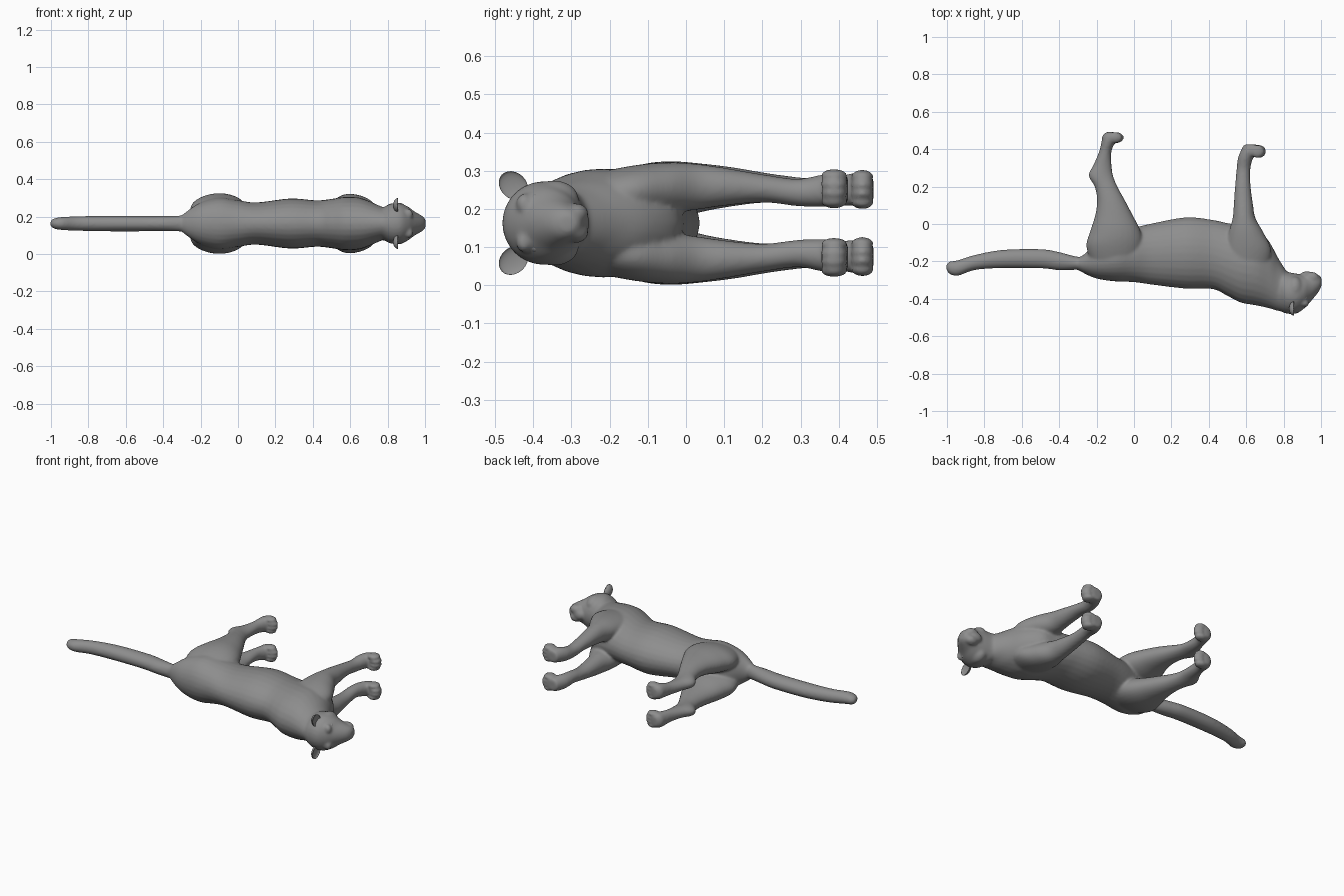
import bpy, bmesh, math
from mathutils import Matrix

ZC = 0.163  # mirror plane of the animal, which lies on its side

# Dark grey hide
hide = bpy.data.materials.new("dark_grey")
hide.diffuse_color = (0.27, 0.27, 0.27, 1)


def resample(rows, n=5):
    # Catmull-Rom interpolation of the profile rows
    out = []
    for i in range(len(rows) - 1):
        a, b, c, d = (rows[max(0, min(len(rows) - 1, i + k))] for k in (-1, 0, 1, 2))
        for s in range(n):
            t = s / n
            out.append([0.5 * (2 * q + (r - p) * t + (2 * p - 5 * q + 4 * r - w) * t * t
                               + (3 * q - p - 3 * r + w) * t ** 3)
                        for p, q, r, w in zip(a, b, c, d)])
    return out + [list(rows[-1])]


def loft(bm, rows, axis, side=1, sides=28):
    # row: position on axis, low and high edge across, z offset, half width in z
    rings = []
    for p, lo, hi, zo, hz in resample(rows):
        ring = []
        for k in range(sides):
            a = 2 * math.pi * k / sides
            u = (lo + hi) / 2 + (hi - lo) / 2 * math.cos(a)
            z = ZC + side * (zo + hz * math.sin(a))
            ring.append(bm.verts.new((p, u, z) if axis == 'x' else (u, p, z)))
        rings.append(ring)
    for r0, r1 in zip(rings, rings[1:]):
        for k in range(sides):
            j = (k + 1) % sides
            bm.faces.new((r0[k], r0[j], r1[j], r1[k]))
    bm.faces.new(rings[0])
    bm.faces.new(rings[-1])


def ball(bm, centre, size):
    m = Matrix.Translation(centre) @ Matrix.Diagonal((*size, 1))
    return bmesh.ops.create_uvsphere(bm, u_segments=20, v_segments=12, radius=1, matrix=m)['verts']


def finish(bm, name):
    bmesh.ops.recalc_face_normals(bm, faces=bm.faces)
    for f in bm.faces:
        f.smooth = True
    me = bpy.data.meshes.new(name)
    bm.to_mesh(me)
    bm.free()
    me.materials.append(hide)
    ob = bpy.data.objects.new(name, me)
    bpy.context.collection.objects.link(ob)
    return ob


torso = [(-0.31, -0.238, -0.185, 0, .035), (-0.27, -0.262, -0.165, 0, .068),
         (-0.2, -0.292, -0.10, 0, .112), (-0.1, -0.307, -0.05, 0, .138),
         (0.0, -0.311, -0.02, 0, .125), (0.1, -0.325, 0.004, 0, .113),
         (0.28, -0.346, 0.036, 0, .134), (0.42, -0.348, 0.022, 0, .124),
         (0.5, -0.385, 0.005, 0, .132), (0.57, -0.42, -0.005, 0, .142),
         (0.65, -0.435, -0.02, 0, .138), (0.72, -0.45, -0.09, 0, .112),
         (0.77, -0.465, -0.18, 0, .09), (0.82, -0.47, -0.26, 0, .08)]

head = [(0.74, -0.44, -0.26, 0, .06), (0.78, -0.465, -0.235, 0, .088),
        (0.82, -0.48, -0.255, 0, .108), (0.87, -0.478, -0.265, 0, .107),
        (0.91, -0.452, -0.272, 0, .09), (0.94, -0.42, -0.272, 0, .067),
        (0.97, -0.385, -0.27, 0, .05), (0.992, -0.355, -0.275, 0, .036),
        (1.003, -0.33, -0.29, 0, .02)]

tail = [(-1.003, -0.245, -0.215, 0, .012), (-0.985, -0.268, -0.2, 0, .027),
        (-0.94, -0.277, -0.193, 0, .035), (-0.85, -0.246, -0.165, 0, .039),
        (-0.7, -0.236, -0.138, 0, .042), (-0.5, -0.237, -0.134, 0, .042),
        (-0.4, -0.247, -0.15, 0, .042), (-0.3, -0.245, -0.175, 0, .043),
        (-0.24, -0.25, -0.17, 0, .05)]

front_leg = [(-0.36, 0.53, 0.64, .05, .03), (-0.28, 0.50, 0.70, .066, .053),
             (-0.15, 0.49, 0.735, .081, .068), (-0.05, 0.505, 0.695, .092, .067),
             (0.03, 0.527, 0.65, .095, .06), (0.1, 0.533, 0.637, .095, .05),
             (0.2, 0.54, 0.624, .091, .037), (0.29, 0.548, 0.622, .08, .036),
             (0.35, 0.555, 0.636, .084, .042), (0.39, 0.57, 0.66, .088, .044),
             (0.425, 0.588, 0.655, .088, .036)]

hind_leg = [(-0.28, -0.16, -0.03, .045, .035), (-0.22, -0.22, 0.015, .062, .058),
            (-0.12, -0.255, 0.045, .077, .076), (-0.04, -0.235, 0.036, .085, .077),
            (0.05, -0.207, -0.008, .093, .062), (0.13, -0.198, -0.05, .095, .05),
            (0.2, -0.211, -0.088, .093, .04), (0.26, -0.243, -0.112, .088, .036),
            (0.32, -0.215, -0.12, .084, .034), (0.39, -0.186, -0.12, .084, .037),
            (0.44, -0.174, -0.1, .088, .044), (0.475, -0.167, -0.1, .088, .042),
            (0.492, -0.145, -0.11, .088, .027)]

# Body: lofted parts fused into one smooth skin
bm = bmesh.new()
for rows in (torso, head, tail):
    loft(bm, rows, 'x')
for s in (1, -1):
    loft(bm, front_leg, 'y', s)
    loft(bm, hind_leg, 'y', s)
    # toes
    for k in range(4):
        dz = (k - 1.5) * 0.023
        reach = 0.01 if k in (1, 2) else 0
        ball(bm, (0.66 + reach, 0.388, ZC + s * (.09 + dz)), (.037, .036, .017))
        ball(bm, (-0.102 + reach, 0.462, ZC + s * (.088 + dz)), (.039, .03, .017))
    # muzzle pads, cheeks and brows
    ball(bm, (0.95, -0.287, ZC + s * .024), (.04, .032, .028))
    ball(bm, (0.86, -0.345, ZC + s * .062), (.045, .065, .05))
    ball(bm, (0.912, -0.425, ZC + s * .05), (.024, .02, .028))
# chin
ball(bm, (0.925, -0.27, ZC), (.034, .018, .028))
body = finish(bm, "body")
rm = body.modifiers.new("fuse", 'REMESH')
rm.mode = 'VOXEL'
rm.voxel_size = 0.007
rm.use_smooth_shade = True
sm = body.modifiers.new("soften", 'SMOOTH')
sm.factor = 0.5
sm.iterations = 10

for s, label in ((1, "left"), (-1, "right")):
    # Cupped ears, hollow towards the face
    bm = bmesh.new()
    verts = ball(bm, (0, 0, 0), (.026, .042, .034))
    for v in verts:
        if v.co.x > 0:
            v.co.x *= -0.4
    bmesh.ops.transform(bm, verts=verts, matrix=Matrix.Translation((0.855, -0.452, ZC + s * .098))
                        @ Matrix.Rotation(-s * 0.75, 4, 'X'))
    finish(bm, label + "_ear")

    # Eyes
    bm = bmesh.new()
    ball(bm, (0.912, -0.395, ZC + s * .06), (.016, .014, .017))
    finish(bm, label + "_eye")

# Nose
bm = bmesh.new()
ball(bm, (0.984, -0.325, ZC), (.016, .018, .022))
finish(bm, "nose")
